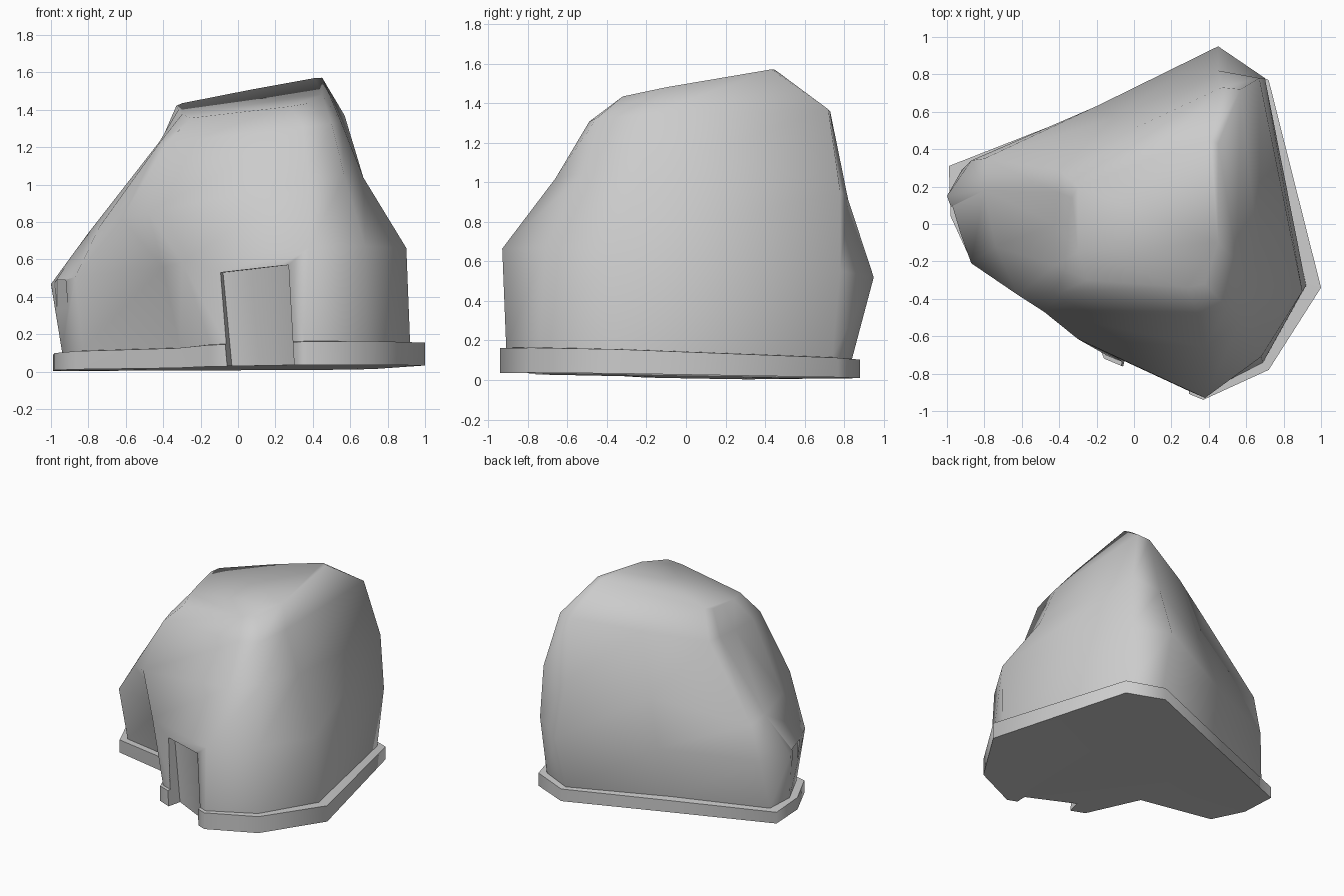
import bpy, bmesh, math
from mathutils import Matrix

if "Cube" in bpy.data.objects:
    bpy.data.objects.remove(bpy.data.objects["Cube"])


def new_object(name, bm):
    bmesh.ops.recalc_face_normals(bm, faces=bm.faces)
    me = bpy.data.meshes.new(name)
    bm.to_mesh(me)
    bm.free()
    ob = bpy.data.objects.new(name, me)
    bpy.context.collection.objects.link(ob)
    return ob


def loft(name, rings):
    """Skin stacked footprints; each ring = (outline, (z0, slope_x, slope_y))."""
    bm = bmesh.new()
    loops = [[bm.verts.new((x, y, z0 + sx * x + sy * y)) for x, y in outline]
             for outline, (z0, sx, sy) in rings]
    n = len(loops[0])
    for low, high in zip(loops, loops[1:]):
        for i in range(n):
            j = (i + 1) % n
            bm.faces.new((low[i], low[j], high[j], high[i]))
    bm.faces.new(loops[0][::-1])
    bm.faces.new(loops[-1])
    return new_object(name, bm)


def cut(target, cutter):
    mod = target.modifiers.new("cut", 'BOOLEAN')
    mod.operation = 'DIFFERENCE'
    mod.solver = 'EXACT'
    mod.object = cutter
    bpy.context.view_layer.objects.active = target
    bpy.ops.object.modifier_apply(modifier=mod.name)


# Footprints run anticlockwise from the left door post
floor = [(-.10, -.64), (.33, -.89), (.70, -.63), (.97, -.30), (.65, .71), (.46, .81),
         (-.34, .29), (-.90, .26), (-.91, .04), (-.80, -.11), (-.29, -.25)]
kerb = [(-.16, -.72), (.37, -.94), (.72, -.78), (1.0, -.34), (.72, .77), (.45, .88),
        (-.25, .60), (-.99, .31), (-.98, .04), (-.87, -.20), (-.33, -.32)]
wall_foot = [(-.15, -.70), (.36, -.91), (.69, -.74), (.92, -.33), (.67, .74), (.44, .84),
             (-.25, .54), (-.92, .29), (-.94, .08), (-.83, -.16), (-.31, -.28)]
eaves = [(-.30, -.615), (.38, -.93), (.68, -.71), (.90, -.36), (.70, .78), (.45, .95),
         (-.20, .63), (-.87, .34), (-1.0, .15), (-.87, -.21), (-.40, -.33)]
roof_low = [(-.48, -.47), (.38, -.66), (.57, -.52), (.67, -.22), (.67, .78), (.45, .82),
            (-.10, .57), (-.80, .35), (-.80, .18), (-.74, -.12), (-.62, -.38)]
roof_high = [(-.38, -.36), (.35, -.49), (.50, -.45), (.55, -.20), (.57, .72), (.47, .73),
             (.02, .52), (-.40, .29), (-.41, .17), (-.42, .0), (-.42, -.22)]
crown = [(-.25, -.30), (.28, -.34), (.38, -.32), (.45, -.10), (.45, .43), (.41, .45),
         (.08, .35), (-.30, .20), (-.33, .14), (-.32, .0), (-.30, -.15)]

# One skin: floor, low kerb, leaning walls and roof
shell = loft("tent_house", [(floor, (.02, .01, -.015)),
                            (kerb, (.018, .01, -.015)),
                            (kerb, (.122, .022, -.033)),
                            (wall_foot, (.125, .022, -.033)),
                            (eaves, (.56, .08, -.08)),
                            (roof_low, (.90, .18, -.08)),
                            (roof_high, (1.28, .12, .03)),
                            (crown, (1.44, .13, .17))])

# Skewed door recess, its left jamb flaring slightly outwards
bm = bmesh.new()
outline = [(-.025, -.66, -.05), (.305, -.83, -.05), (.27, -.83, .57), (-.08, -.66, .53)]
back = [bm.verts.new(p) for p in outline]
front = [bm.verts.new((x - (.10 if x < 0 else 0), y - .4, z)) for x, y, z in outline]
bm.faces.new(back)
bm.faces.new(front)
for i in range(4):
    j = (i + 1) % 4
    bm.faces.new((back[i], back[j], front[j], front[i]))
door_cutter = new_object("door_cutter", bm)

# Small window recess in the left end
bm = bmesh.new()
bmesh.ops.create_cube(bm, size=1, matrix=Matrix.Translation((-.985, .0, .39))
                      @ Matrix.Rotation(math.radians(20), 4, 'Z')
                      @ Matrix.Diagonal((.10, .17, .20, 1)))
window_cutter = new_object("window_cutter", bm)

for c in (door_cutter, window_cutter):
    cut(shell, c)
    c.hide_render = True
    c.hide_set(True)

# Soft shading with crisp recess edges
bpy.ops.object.select_all(action='DESELECT')
shell.select_set(True)
bpy.context.view_layer.objects.active = shell
bpy.ops.object.shade_smooth_by_angle(angle=math.radians(75))
